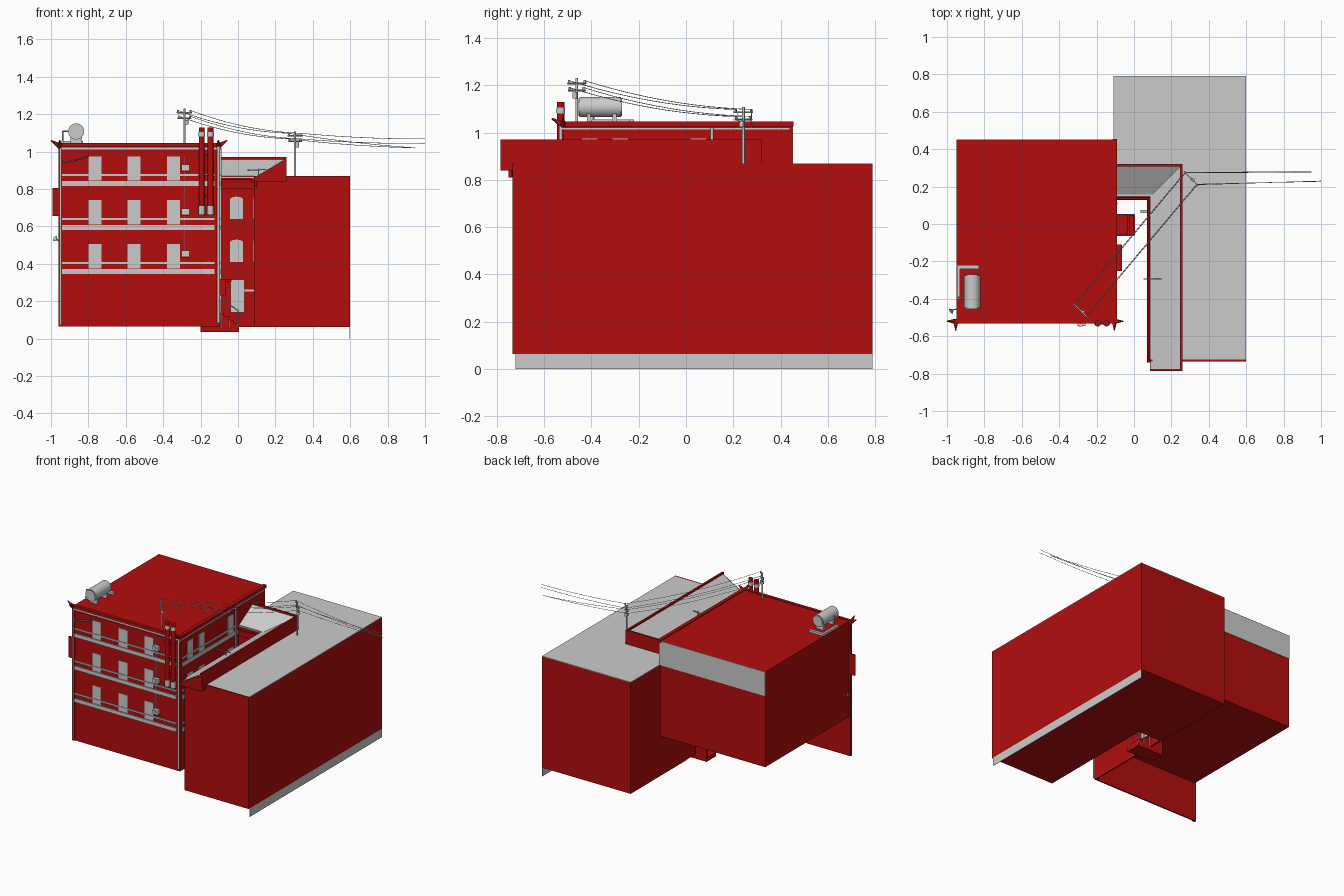
import bpy, bmesh, math
from mathutils import Vector

RED = bpy.data.materials.new("red_paint")
RED.diffuse_color = (0.45, 0.004, 0.004, 1)


def finish(name, bm, mat=None):
    bmesh.ops.recalc_face_normals(bm, faces=bm.faces)
    me = bpy.data.meshes.new(name)
    bm.to_mesh(me)
    bm.free()
    ob = bpy.data.objects.new(name, me)
    bpy.context.collection.objects.link(ob)
    if mat:
        me.materials.append(mat)
    return ob


def box(name, x0, x1, y0, y1, z0, z1, mat=None):
    bm = bmesh.new()
    bmesh.ops.create_cube(bm, size=1)
    for v in bm.verts:
        v.co = ((x0 + x1) / 2 + v.co.x * (x1 - x0), (y0 + y1) / 2 + v.co.y * (y1 - y0),
                (z0 + z1) / 2 + v.co.z * (z1 - z0))
    return finish(name, bm, mat)


def loft(name, rings, mat=None):
    """Join equal closed rings of points and cap both ends."""
    bm = bmesh.new()
    vs = [[bm.verts.new(p) for p in r] for r in rings]
    n = len(rings[0])
    for a, b in zip(vs, vs[1:]):
        for i in range(n):
            bm.faces.new((a[i], a[(i + 1) % n], b[(i + 1) % n], b[i]))
    bm.faces.new(vs[0])
    bm.faces.new(vs[-1])
    return finish(name, bm, mat)


def rod(name, a, b, r, mat=None, r2=None, seg=10):
    a, b = Vector(a), Vector(b)
    d = b - a
    bm = bmesh.new()
    bmesh.ops.create_cone(bm, cap_ends=True, segments=seg, radius1=r,
                          radius2=r if r2 is None else r2, depth=d.length)
    bm.transform(d.to_track_quat('Z', 'Y').to_matrix().to_4x4())
    bmesh.ops.translate(bm, verts=bm.verts, vec=(a + b) / 2)
    for f in bm.faces:
        f.smooth = len(f.verts) == 4
    return finish(name, bm, mat)


def wire(name, a, b, sag, r=0.0015):
    a, b = Vector(a), Vector(b)
    rings = []
    for i in range(13):
        t = i / 12
        p = a.lerp(b, t) - Vector((0, 0, 4 * sag * t * (1 - t)))
        side = Vector((b.y - a.y, a.x - b.x, 0)).normalized()
        rings.append([p + side * r * math.cos(k * math.pi / 2) + Vector((0, 0, r * math.sin(k * math.pi / 2)))
                      for k in range(4)])
    loft(name, rings)


# --- Left building: upper floors, street wall and alley wall below ---
box("left_upper_floors", -0.95, -0.10, -0.52, 0.45, 0.35, 1.04, RED)
box("left_street_wall", -0.95, -0.10, -0.52, -0.51, 0.065, 0.35, RED)
box("left_alley_wall", -0.11, -0.10, -0.51, 0.15, 0.065, 0.35, RED)
box("left_back_band", -0.95, -0.10, 0.45, 0.453, 0.865, 1.04)

# --- Facade windows and string courses, street and alley sides ---
for i, z in enumerate((0.345, 0.58, 0.815)):
    for j, x in enumerate((-0.80, -0.59, -0.38)):
        box(f"street_window_{i}_{j}", x, x + 0.07, -0.524, -0.518, z + 0.03, z + 0.16)
    for j, y in enumerate((-0.44, -0.31, 0.02)):
        box(f"alley_window_{i}_{j}", -0.102, -0.096, y, y + 0.065, z + 0.03, z + 0.16)
    for n, z0, z1 in (("ledge", z, z + 0.027), ("sill_line", z + 0.055, z + 0.066)):
        box(f"street_{n}_{i}", -0.94, -0.125, -0.528, -0.519, z0, z1)
        box(f"alley_{n}_{i}", -0.101, -0.093, -0.50, 0.13, z0, z1)

# --- Cornice, parapet and pointed corner ornaments ---
box("street_cornice", -0.97, -0.09, -0.532, -0.51, 1.025, 1.045, RED)
box("street_cornice_trim", -0.95, -0.10, -0.528, -0.52, 1.01, 1.022)
box("street_frieze", -0.95, -0.10, -0.526, -0.52, 0.995, 1.005, RED)
box("alley_cornice", -0.115, -0.09, -0.53, 0.455, 1.025, 1.047, RED)
box("alley_cornice_trim", -0.101, -0.092, -0.53, 0.44, 1.01, 1.022)
for n, x, s in (("left", -0.953, -1), ("right", -0.105, 1)):
    rod(f"ornament_side_{n}", (x, -0.52, 1.03), (x + s * 0.047, -0.52, 1.06), 0.015, RED, 0.003, 6)
    rod(f"ornament_front_{n}", (x, -0.52, 1.03), (x, -0.568, 1.06), 0.015, RED, 0.003, 6)
box("left_corner_strip", -0.96, -0.94, -0.527, -0.51, 0.065, 1.03, RED)
rod("right_corner_downpipe", (-0.105, -0.53, 0.085), (-0.105, -0.53, 1.03), 0.008)
rod("left_corner_downpipe", (-0.948, -0.53, 0.075), (-0.948, -0.53, 1.02), 0.005)
rod("alley_downpipe", (-0.093, 0.11, 0.07), (-0.093, 0.11, 1.02), 0.006)
wire("facade_cable", (-0.95, -0.53, 0.94), (-0.80, -0.53, 0.975), 0.004, 0.003)

# --- Paired flues on the facade ---
for i, x in enumerate((-0.194, -0.147)):
    rod(f"flue_{i}", (x, -0.53, 0.66), (x, -0.53, 1.13), 0.016, RED, seg=14)
    for z0, z1 in ((0.665, 0.71), (1.08, 1.105)):
        rod(f"flue_collar_{i}_{z0}", (x, -0.53, z0), (x, -0.53, z1), 0.018, seg=14)
for z in (0.76, 0.87, 0.98):
    box(f"flue_bracket_{z}", -0.215, -0.128, -0.536, -0.518, z, z + 0.008, RED)

# --- Air conditioners with their pipe ---
for i, z in enumerate((0.44, 0.665, 0.90)):
    box(f"air_conditioner_{i}", -0.302, -0.26, -0.546, -0.52, z, z + 0.03)
    rod(f"air_conditioner_fan_{i}", (-0.285, -0.546, z + 0.015), (-0.285, -0.549, z + 0.015), 0.011)
    box(f"air_conditioner_bracket_{i}", -0.302, -0.26, -0.54, -0.52, z - 0.006, z, RED)
rod("air_conditioner_pipe", (-0.288, -0.525, 0.45), (-0.288, -0.525, 0.98), 0.003)

# --- Blade sign and dish on the left corner ---
box("blade_sign", -0.993, -0.96, -0.522, -0.512, 0.655, 0.805, RED)
for z in (0.68, 0.78):
    box(f"blade_sign_arm_{z}", -0.965, -0.945, -0.52, -0.514, z, z + 0.006)
rod("dish_arm", (-0.95, -0.455, 0.52), (-0.972, -0.46, 0.53), 0.003)
rod("dish", (-0.97, -0.46, 0.53), (-0.978, -0.466, 0.535), 0.006, None, 0.016, 14)

# --- Roof water tank ---
rod("water_tank", (-0.865, -0.45, 1.108), (-0.865, -0.275, 1.108), 0.043, seg=28)
for y in (-0.455, -0.275):
    rod(f"tank_end_{y}", (-0.865, y, 1.108), (-0.865, y + 0.005, 1.108), 0.037, seg=28)
for y in (-0.42, -0.31):
    box(f"tank_cradle_{y}", -0.895, -0.835, y, y + 0.015, 1.04, 1.078)
box("tank_side_pipe", -0.946, -0.93, -0.40, -0.22, 1.04, 1.056)
box("tank_end_pipe", -0.946, -0.83, -0.24, -0.22, 1.04, 1.056)
rod("tank_feed_upright", (-0.938, -0.392, 1.04), (-0.938, -0.392, 1.11), 0.004)
rod("tank_feed", (-0.938, -0.392, 1.11), (-0.89, -0.392, 1.11), 0.004)

# --- Right building: L-shaped block around the alley ---
L = [(0.085, -0.725), (0.60, -0.725), (0.60, 0.79), (-0.11, 0.79), (-0.11, 0.15), (0.085, 0.15)]
loft("right_block", [[(x, y, z) for x, y in L] for z in (0.062, 0.866)], RED)
loft("right_roof", [[(x, y, z) for x, y in L] for z in (0.866, 0.87)])
box("right_front_panel", 0.085, 0.60, -0.735, -0.725, 0.062, 0.87, RED)
box("right_base_strip", 0.597, 0.60, -0.722, 0.79, 0.0, 0.062)


# --- Lean-to roof wrapping the courtyard, mitred at the corner ---
def lean(name, profile, y_front, mat=None):
    loft(name, [[(0.085 + d, y_front, z) for d, z in profile],
                [(0.085 + d, 0.145 + d, z) for d, z in profile],
                [(-0.10, 0.145 + d, z) for d, z in profile]], mat)


lean("lean_to_body", [(0, 0.84), (0.175, 0.84), (0.175, 0.97), (0.162, 0.97), (0.162, 0.953), (0, 0.858)], -0.785, RED)
lean("lean_to_slope", [(0.002, 0.859), (0.162, 0.954), (0.162, 0.958), (0.002, 0.863)], -0.775)
lean("lean_to_gutter", [(-0.016, 0.85), (-0.012, 0.835), (0.004, 0.835), (0.004, 0.858), (0, 0.858),
                        (-0.002, 0.842), (-0.010, 0.842), (-0.013, 0.856)], -0.74, RED)
rod("gutter_outlet", (0.095, -0.743, 0.81), (0.095, -0.743, 0.85), 0.008, RED)
rod("roof_aerial", (0.05, -0.295, 0.90), (0.15, -0.295, 0.905), 0.003)
rod("roof_aerial_post", (0.11, -0.295, 0.86), (0.11, -0.295, 0.91), 0.003)

# --- Courtyard windows (arched), door and lamp ---
ARCH = [(-0.035, 0), (0.035, 0), (0.035, 0.108), (0.02, 0.117), (0, 0.12), (-0.02, 0.117), (-0.035, 0.108)]
for i, z in enumerate((0.41, 0.64)):
    loft(f"end_window_{i}", [[(-0.008 + u, y, z + v) for u, v in ARCH] for y in (0.142, 0.152)])
    for j, y0 in enumerate((-0.55, -0.30, -0.05)):
        loft(f"court_window_{i}_{j}", [[(x, y0 + u, z + v) for u, v in ARCH] for x in (0.08, 0.088)])
box("court_door", -0.04, 0.035, 0.14, 0.152, 0.14, 0.315)
box("court_lamp", 0.035, 0.085, 0.06, 0.075, 0.25, 0.265)
box("end_wall_cornice", -0.10, 0.085, 0.135, 0.152, 0.80, 0.835, RED)

# --- Alley stair with recessed doorway and railings ---
box("stair_recess_floor", -0.20, -0.10, -0.06, 0.05, 0.035, 0.065, RED)
for y in (-0.06, 0.042):
    box(f"stair_recess_wall_{y}", -0.20, -0.105, y, y + 0.008, 0.065, 0.30, RED)
box("stair_base", -0.10, 0.005, -0.06, 0.05, 0.035, 0.065, RED)
for i in range(4):
    box(f"stair_tread_{i}", -0.10, 0.0 - i * 0.025, -0.055, 0.045, 0.065 + i * 0.018, 0.083 + i * 0.018, RED)
for y in (-0.06, 0.05):
    rod(f"stair_rail_{y}", (0.0, y, 0.15), (-0.09, y, 0.215), 0.003)
    for x, z0, z1 in ((0.0, 0.06, 0.15), (-0.045, 0.06, 0.183), (-0.09, 0.06, 0.215)):
        rod(f"stair_post_{y}_{x}", (x, y, z0), (x, y, z1), 0.003)
box("alley_door", -0.102, -0.096, -0.04, 0.03, 0.135, 0.26)
box("alley_awning", -0.10, -0.035, -0.06, 0.05, 0.305, 0.318, RED)
box("alley_wall_box", -0.10, -0.065, -0.25, -0.11, 0.23, 0.32, RED)

# --- Utility poles: crossarms run diagonally, with insulators ---
U = Vector((0.7071, -0.7071, 0))
POLES = (Vector((-0.287, -0.462, 1.23)), Vector((0.305, 0.243, 1.108)))
ENDS = []
for i, (p, z0) in enumerate(zip(POLES, (1.03, 0.865))):
    rod(f"pole_{i}", (p.x, p.y, z0), p, 0.006)
    pts = []
    for k, (drop, w) in enumerate(((0.022, 0.055), (0.052, 0.05))):
        c = p - Vector((0, 0, drop))
        rod(f"pole_{i}_arm_{k}", c - U * w, c + U * w, 0.004, seg=6)
        for s in (-0.85, 0.85):
            q = c + U * w * s
            rod(f"pole_{i}_insulator_{k}_{s}", q, q + Vector((0, 0, 0.014)), 0.005, seg=8)
            pts.append(q + Vector((0, 0, 0.012)))
    rod(f"pole_{i}_transformer", p + Vector((0.012, -0.008, -0.085)), p + Vector((0.012, -0.008, -0.06)), 0.01)
    ENDS.append(pts)

# --- Overhead wires ---
for k, (a, b) in enumerate(zip(*ENDS)):
    wire(f"span_wire_{k}", a, b, 0.025)
FAR = ((0.95, 0.28, 1.02), (1.0, 0.23, 1.068), (0.95, 0.278, 1.02), (1.0, 0.228, 1.045))
for k, (a, b) in enumerate(zip(ENDS[1], FAR)):
    wire(f"far_wire_{k}", a, b, 0.008)
